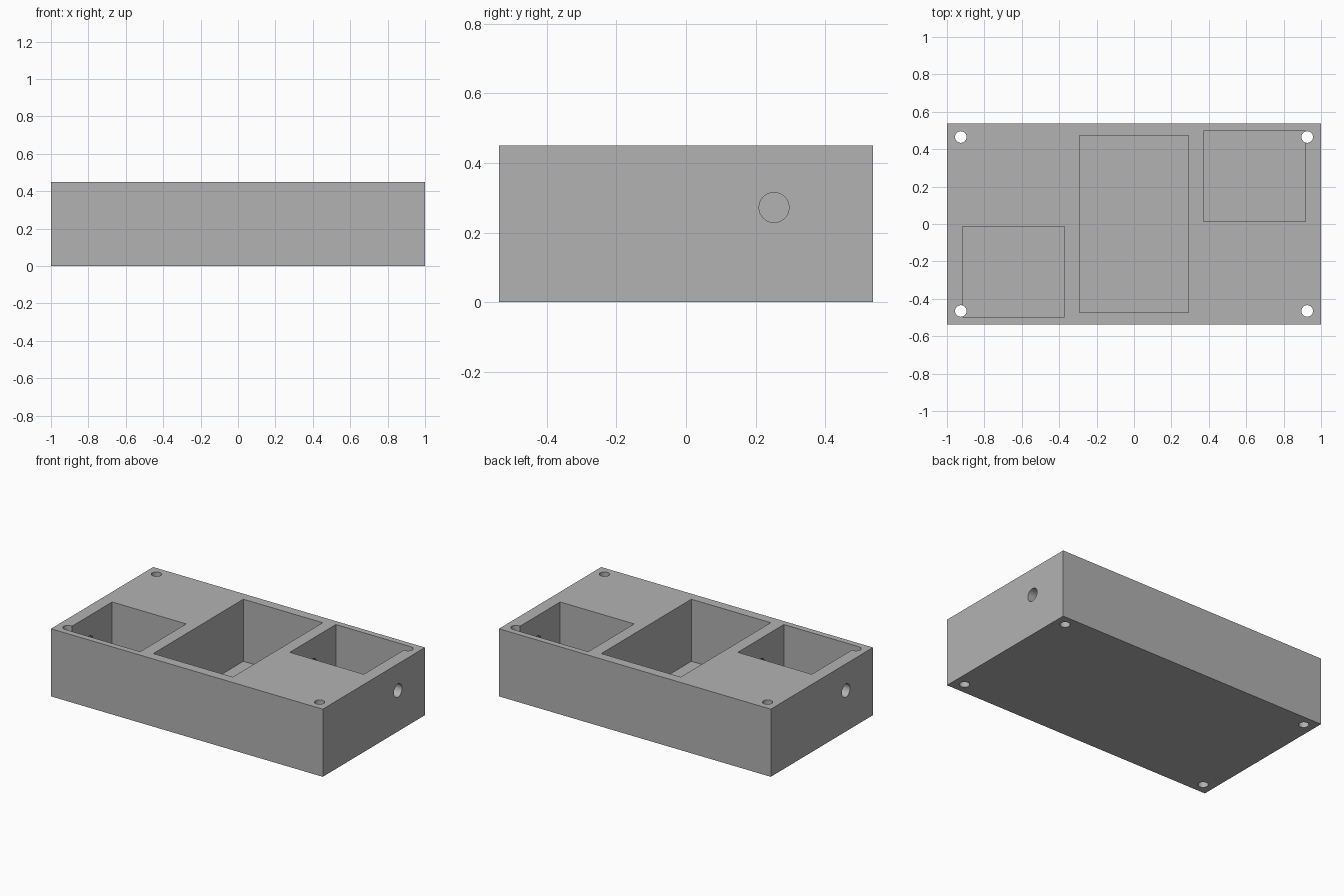
import bpy
import math

cube = bpy.data.objects.get("Cube")
if cube:
    bpy.data.objects.remove(cube, do_unlink=True)

HALF_Y, HEIGHT, FLOOR = 0.537, 0.45, 0.037

grey = bpy.data.materials.new("plain grey")
grey.use_nodes = True
colour = (0.448, 0.448, 0.448, 1)
grey.diffuse_color = colour
grey.node_tree.nodes["Principled BSDF"].inputs["Base Color"].default_value = colour


def block(name, x0, x1, y0, y1, z0, z1):
    """Box between two corners."""
    bpy.ops.mesh.primitive_cube_add(
        size=1, location=((x0 + x1) / 2, (y0 + y1) / 2, (z0 + z1) / 2))
    ob = bpy.context.object
    ob.name = name
    ob.scale = (x1 - x0, y1 - y0, z1 - z0)
    bpy.ops.object.transform_apply(location=True, rotation=False, scale=True)
    ob.data.materials.append(grey)
    return ob


def rod(name, radius, length, centre, along_x=False):
    """Round cutter, upright or lying along x."""
    bpy.ops.mesh.primitive_cylinder_add(
        vertices=48, radius=radius, depth=length, location=centre,
        rotation=(0, math.pi / 2 if along_x else 0, 0))
    ob = bpy.context.object
    ob.name = name
    ob.data.materials.append(grey)
    return ob


def cut(body, cutter):
    """Subtract the cutter from the body and discard it."""
    mod = body.modifiers.new("cut", "BOOLEAN")
    mod.operation = "DIFFERENCE"
    mod.solver = "EXACT"
    mod.object = cutter
    bpy.context.view_layer.objects.active = body
    bpy.ops.object.modifier_apply(modifier=mod.name)
    bpy.data.objects.remove(cutter, do_unlink=True)


# Solid housing
housing = block("housing", -1, 1, -HALF_Y, HALF_Y, 0, HEIGHT)

# Large middle pocket
cut(housing, block("middle_pocket", -0.292, 0.292, -0.473, 0.473, FLOOR, 0.6))

# Side pockets and cable holes, repeated by a half turn
for s in (1, -1):
    xs = sorted((s * 0.372, s * 0.917))
    ys = sorted((s * 0.013, s * 0.497))
    cut(housing, block("side_pocket", *xs, *ys, FLOOR, 0.6))
    # Runs from the end wall through to the middle pocket
    cut(housing, rod("cable_hole", 0.043, 1.0, (s * 0.6, s * 0.253, 0.272), True))

# Screw holes through the four corners
for x in (-0.926, 0.926):
    for y in (-0.465, 0.465):
        cut(housing, rod("screw_hole", 0.031, 1.0, (x, y, 0.2)))

# Smooth bores, sharp edges
bpy.ops.object.select_all(action="DESELECT")
housing.select_set(True)
bpy.context.view_layer.objects.active = housing
bpy.ops.object.shade_smooth_by_angle(angle=math.radians(30))
